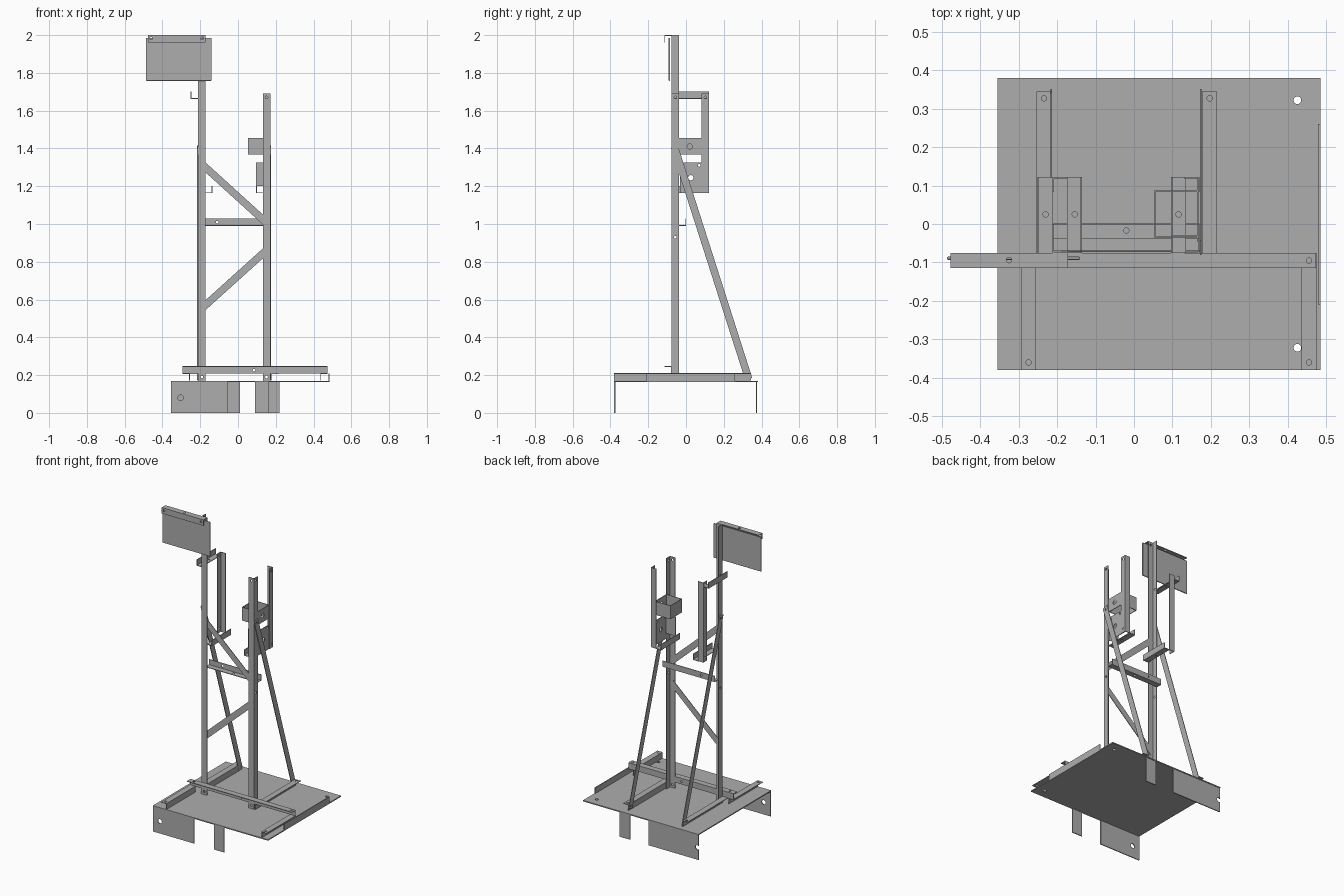
import bpy, bmesh
from math import atan2, hypot
from mathutils import Vector, Matrix

cube = bpy.data.objects.get("Cube")
if cube:
    bpy.data.objects.remove(cube, do_unlink=True)

STEEL = (0.42, 0.42, 0.42, 1)
steel = bpy.data.materials.new("bare steel grey")
steel.use_nodes = True
steel.diffuse_color = STEEL
steel.node_tree.nodes["Principled BSDF"].inputs["Base Color"].default_value = STEEL

W, T = 0.039, 0.004   # angle iron leg width and sheet thickness


def finish(name, bm):
    bmesh.ops.recalc_face_normals(bm, faces=bm.faces)
    mesh = bpy.data.meshes.new(name)
    bm.to_mesh(mesh)
    bm.free()
    mesh.materials.append(steel)
    ob = bpy.data.objects.new(name, mesh)
    bpy.context.collection.objects.link(ob)
    return ob


def box(name, x, y, z):
    bm = bmesh.new()
    size = Matrix.Diagonal((x[1] - x[0], y[1] - y[0], z[1] - z[0], 1))
    mid = Matrix.Translation((sum(x) / 2, sum(y) / 2, sum(z) / 2))
    bmesh.ops.create_cube(bm, size=1, matrix=mid @ size)
    return finish(name, bm)


def angle(name, axis, span, corner, dirs):
    """L-section along an axis; the legs leave the corner in the two dirs."""
    bm = bmesh.new()
    others = [i for i in range(3) if i != axis]
    loop = []
    for u, v in ((0, 0), (W, 0), (W, T), (T, T), (T, W), (0, W)):
        p = Vector()
        p[axis] = span[0]
        p[others[0]] = corner[0] + dirs[0] * u
        p[others[1]] = corner[1] + dirs[1] * v
        loop.append(bm.verts.new(p))
    face = bm.faces.new(loop)
    ext = bmesh.ops.extrude_face_region(bm, geom=[face])
    move = Vector()
    move[axis] = span[1] - span[0]
    bmesh.ops.translate(bm, vec=move, verts=[g for g in ext["geom"] if isinstance(g, bmesh.types.BMVert)])
    return finish(name, bm)


def strip(name, axis, level, a, b):
    """Flat bar between two points in the plane square to the axis."""
    da, dz = b[0] - a[0], b[1] - a[1]
    mid = Vector((0, 0, (a[1] + b[1]) / 2))
    mid[1 - axis], mid[axis] = (a[0] + b[0]) / 2, level
    size = Vector((W, W, hypot(da, dz)))
    size[axis] = T
    turn = atan2(da, dz)
    rot = Matrix.Rotation(turn if axis == 1 else -turn, 4, 'Y' if axis == 1 else 'X')
    bm = bmesh.new()
    bmesh.ops.create_cube(bm, size=1, matrix=Matrix.Translation(mid) @ rot @ Matrix.Diagonal((*size, 1)))
    return finish(name, bm)


def drill(ob, axis, points, radius=0.007):
    bm = bmesh.new()
    rot = (Matrix.Rotation(1.5708, 4, 'Y'), Matrix.Rotation(1.5708, 4, 'X'), Matrix())[axis]
    for p in points:
        bmesh.ops.create_cone(bm, cap_ends=True, segments=16, radius1=radius, radius2=radius,
                              depth=0.03, matrix=Matrix.Translation(p) @ rot)
    cutter = finish("hole_cutter", bm)
    cutter.hide_render = True
    mod = ob.modifiers.new("holes", 'BOOLEAN')
    mod.operation, mod.solver, mod.object = 'DIFFERENCE', 'EXACT', cutter
    bpy.context.view_layer.objects.active = ob
    bpy.ops.object.modifier_apply(modifier=mod.name)
    bpy.data.objects.remove(cutter, do_unlink=True)


# Base plate with upturned side lip and four hanging feet
FLOOR = 0.17
plate = box("base_plate", (-0.355, 0.485), (-0.38, 0.38), (0.163, FLOOR))
drill(plate, 2, [(0.425, s * 0.322, FLOOR) for s in (-1, 1)], 0.01)
box("base_side_lip", (0.479, 0.485), (-0.21, 0.26), (FLOOR, 0.208))
front_y, back_y = (-0.38, -0.374), (0.371, 0.377)
foot = box("front_wide_foot", (-0.355, -0.055), front_y, (0, 0.165))
drill(foot, 1, [(-0.304, -0.377, 0.08)], 0.015)
box("front_narrow_foot", (0.09, 0.165), front_y, (0, 0.165))
foot = box("back_wide_foot", (-0.355, 0.01), back_y, (0, 0.165))
drill(foot, 1, [(-0.346, 0.374, 0.08)], 0.015)
box("back_narrow_foot", (0.145, 0.22), back_y, (0, 0.165))

# Rails lying on the base
RAIL = 0.21
for side, x, d in (("right", -0.255, -1), ("left", 0.436, 1)):
    rail = angle(side + "_front_rail", 1, (-0.38, -0.076), (x, RAIL), (d, -1))
    drill(rail, 2, [(x + d * 0.019, -0.36, RAIL)])
for side, s, x in (("right", -1, -0.214), ("left", 1, 0.177)):
    rail = angle(side + "_rear_rail", 1, (-0.076, 0.345), (x, RAIL), (s, -1))
    drill(rail, 2, [(x + s * 0.02, 0.327, RAIL)])
beam = angle("base_cross_beam", 0, (-0.293, 0.474), (-0.076, 0.247), (-1, -1))
drill(beam, 2, [(x, -0.095, 0.247) for x in (-0.325 + 0.07, 0.455)])
drill(beam, 1, [(0.085, -0.076, 0.226)])

# Posts, rear uprights and long back braces on both sides
for side, s, x, top in (("right", -1, -0.212, 2.0), ("left", 1, 0.171, 1.69)):
    post = angle(side + "_post", 2, (FLOOR, top), (x, -0.077), (-s, 1))
    drill(post, 1, [(x - s * 0.02, -0.077, z) for z in (0.19, top - 0.02)])
    drill(post, 0, [(x, -0.056, z) for z in (0.93, 1.67)])
    upright = angle(side + "_rear_upright", 2, (1.165, 1.69), (x, 0.122), (-s, -1))
    drill(upright, 0, [(x, 0.103, z) for z in (1.19, 1.67)])
    brace = strip(side + "_back_brace", 0, x + s * 0.003, (-0.062, 1.41), (0.332, 0.18))
    drill(brace, 0, [(x + s * 0.003, -0.055, 1.39), (x + s * 0.003, 0.326, 0.195)])

# Arms that carry the rear uprights
arm = angle("right_upper_arm", 1, (-0.076, 0.122), (-0.251, 1.663), (1, 1))
drill(arm, 2, [(-0.23, 0.025, 1.663)])
arm = angle("right_lower_arm", 1, (-0.076, 0.122), (-0.135, 1.163), (-1, 1))
drill(arm, 2, [(-0.154, 0.025, 1.163)])
arm = angle("left_lower_arm", 1, (-0.076, 0.122), (0.096, 1.163), (1, 1))
drill(arm, 2, [(0.116, 0.025, 1.163)])

# Cross bar and diagonal strips between the posts
bar = angle("cross_bar", 0, (-0.211, 0.17), (0.001, 0.99), (-1, 1))
drill(bar, 2, [(-0.02, -0.017, 0.99)])
drill(bar, 1, [(-0.11, 0.001, 1.01)])
for name, a, b in (("upper", (-0.2, 1.325), (0.158, 1.0)), ("lower", (-0.2, 0.545), (0.158, 0.868))):
    strip(name + "_diagonal", 1, -0.071, a, b)

# Bracket on the left post: open tray above, folded plate below
tray_z = (1.367, 1.455)
side_plate = box("tray_side_plate", (0.164, 0.168), (-0.045, 0.12), tray_z)
drill(side_plate, 0, [(0.166, 0.02, 1.41)], 0.014)
box("tray_front_wall", (0.052, 0.166), (-0.035, -0.031), tray_z)
box("tray_back_wall", (0.052, 0.166), (0.083, 0.087), tray_z)
box("tray_inner_wall", (0.052, 0.056), (-0.033, 0.085), tray_z)
lower = box("lower_bracket_plate", (0.164, 0.168), (-0.03, 0.12), (1.165, 1.325))
drill(lower, 0, [(0.166, 0.025, 1.245)], 0.014)
drill(lower, 0, [(0.166, y, 1.31) for y in (-0.015, 0.07)])
box("lower_bracket_flange", (0.096, 0.166), (-0.032, -0.028), (1.2, 1.325))
box("bracket_back_strip", (0.164, 0.168), (0.083, 0.12), (1.32, 1.37))

# Sign panel and its hanger at the top of the tall post
sign = box("sign_panel", (-0.487, -0.14), (-0.093, -0.085), (1.758, 1.985))
edges = sign.modifiers.new("rounded_edges", 'BEVEL')
edges.width, edges.segments = 0.003, 2
hanger = angle("sign_hanger", 0, (-0.477, -0.172), (-0.114, 2.0), (1, -1))
drill(hanger, 1, [(x, -0.114, 1.983) for x in (-0.46, -0.19)])
drill(hanger, 2, [(-0.325, -0.094, 2.0)])
